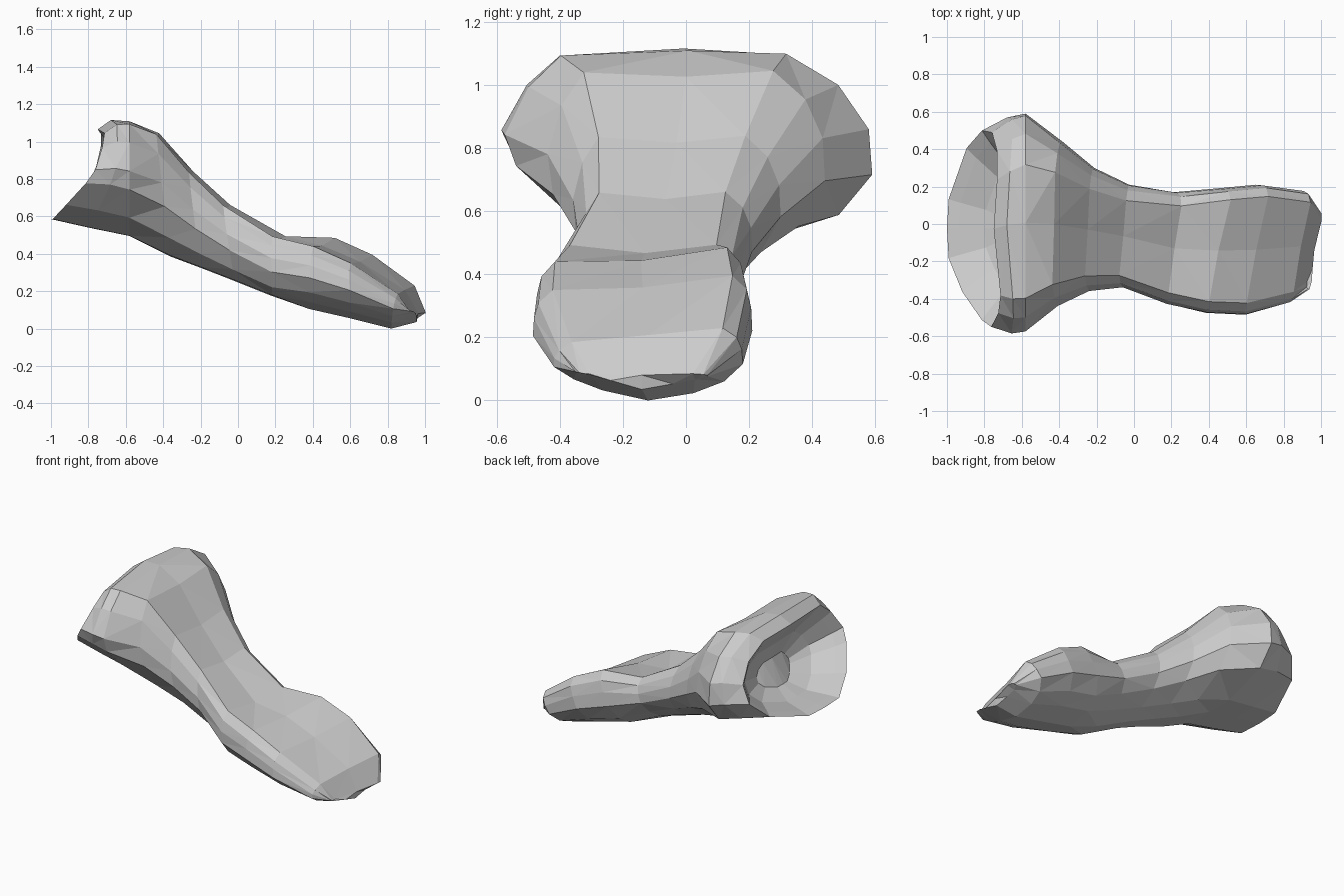
import bpy, bmesh
from mathutils import Vector

if "Cube" in bpy.data.objects:
    bpy.data.objects.remove(bpy.data.objects["Cube"])

# Half cross-sections as (height fraction, half-width fraction), bottom centre to top centre
HEAD_POS = [(0, 0), (0, .3), (.15, .82), (.35, 1), (.58, .98), (.81, .80), (.97, .5), (1, 0)]
HEAD_NEG = [(0, 0), (0, .3), (.16, .64), (.40, .93), (.55, 1), (.80, .86), (.96, .68), (1, 0)]
LOBE = [(0, 0), (.02, .5), (.14, .8), (.4, 1), (.65, .99), (.85, .95), (1, .82), (.89, 0)]

# Stations along the bone: bottom x,z, top x,z, y min, y max, blend head->lobe, bow of the sides
STATIONS = [
    (-1.0, .59, -.75, 1.07, -.55, .50, 0, .10),
    (-.80, .545, -.68, 1.12, -.585, .57, 0, .08),
    (-.58, .50, -.58, 1.12, -.575, .59, .1, 0),
    (-.36, .39, -.43, 1.06, -.44, .44, .4, 0),
    (-.20, .33, -.25, .85, -.36, .30, .5, 0),
    (-.02, .26, -.06, .67, -.34, .21, .6, 0),
    (.18, .18, .22, .50, -.43, .17, .8, 0),
    (.38, .11, .46, .49, -.475, .19, 1, 0),
    (.60, .06, .66, .40, -.485, .21, 1, 0),
    (.82, .005, .90, .235, -.42, .18, .9, 0),
    (.955, .04, .965, .09, -.35, .07, .85, 0),
]


def section(xb, zb, xt, zt, y0, y1, k, bow):
    def half(head, side):
        return [(a[0] + (b[0] - a[0]) * k, side * (a[1] + (b[1] - a[1]) * k))
                for a, b in zip(head, LOBE)]
    loop = half(HEAD_POS, 1) + half(HEAD_NEG, -1)[-2:0:-1]
    yc, hw = (y0 + y1) / 2, (y1 - y0) / 2
    pos_lift = .10 if .3 < k < .82 else .05 * k * k     # underside rises towards +y
    neg_lift = .06 if k > .82 else 0                    # and under the lobe towards -y
    drop = .055 if k > .87 else 0                       # lobe top falls towards -y
    pts = []
    for t, w in loop:
        skew = .07 * k * k * w * t
        lift = (pos_lift * max(w, 0) + neg_lift * max(-w, 0)) * (1 - t)
        lift -= drop * max(-w, 0) * t
        pts.append(Vector((xb + (xt - xb) * t + bow * w * w + skew,
                           yc + hw * w, zb + (zt - zb) * t + lift)))
    return pts


def bridge(bm, a, b):
    n = len(a)
    for i in range(n):
        bm.faces.new((a[i], a[(i + 1) % n], b[(i + 1) % n], b[i]))


bm = bmesh.new()
outlines = [section(*s) for s in STATIONS]
rings = [[bm.verts.new(p) for p in o] for o in outlines]

# Outer surface and blunt tip
for a, b in zip(rings, rings[1:]):
    bridge(bm, a, b)
bm.faces.new(rings[-1])

# Hollow socket inside the head rim
rim = outlines[0]
centre = sum(rim, Vector()) / len(rim)
inward = Vector((.88, 0, -.40))
last = rings[0]
for scale, depth in ((.88, .05), (.64, .16), (.32, .22)):
    ring = [bm.verts.new(centre + (p - centre) * scale + inward * depth) for p in rim]
    bridge(bm, ring, last)
    last = ring
bm.faces.new(last)

# Facet the surface and stand it on the ground
bmesh.ops.triangulate(bm, faces=bm.faces[:])
bmesh.ops.recalc_face_normals(bm, faces=bm.faces[:])
low = min(v.co.z for v in bm.verts)
bmesh.ops.translate(bm, verts=bm.verts[:], vec=(0, 0, -low))

mesh = bpy.data.meshes.new("bone")
bm.to_mesh(mesh)
bm.free()
bpy.context.collection.objects.link(bpy.data.objects.new("bone", mesh))
